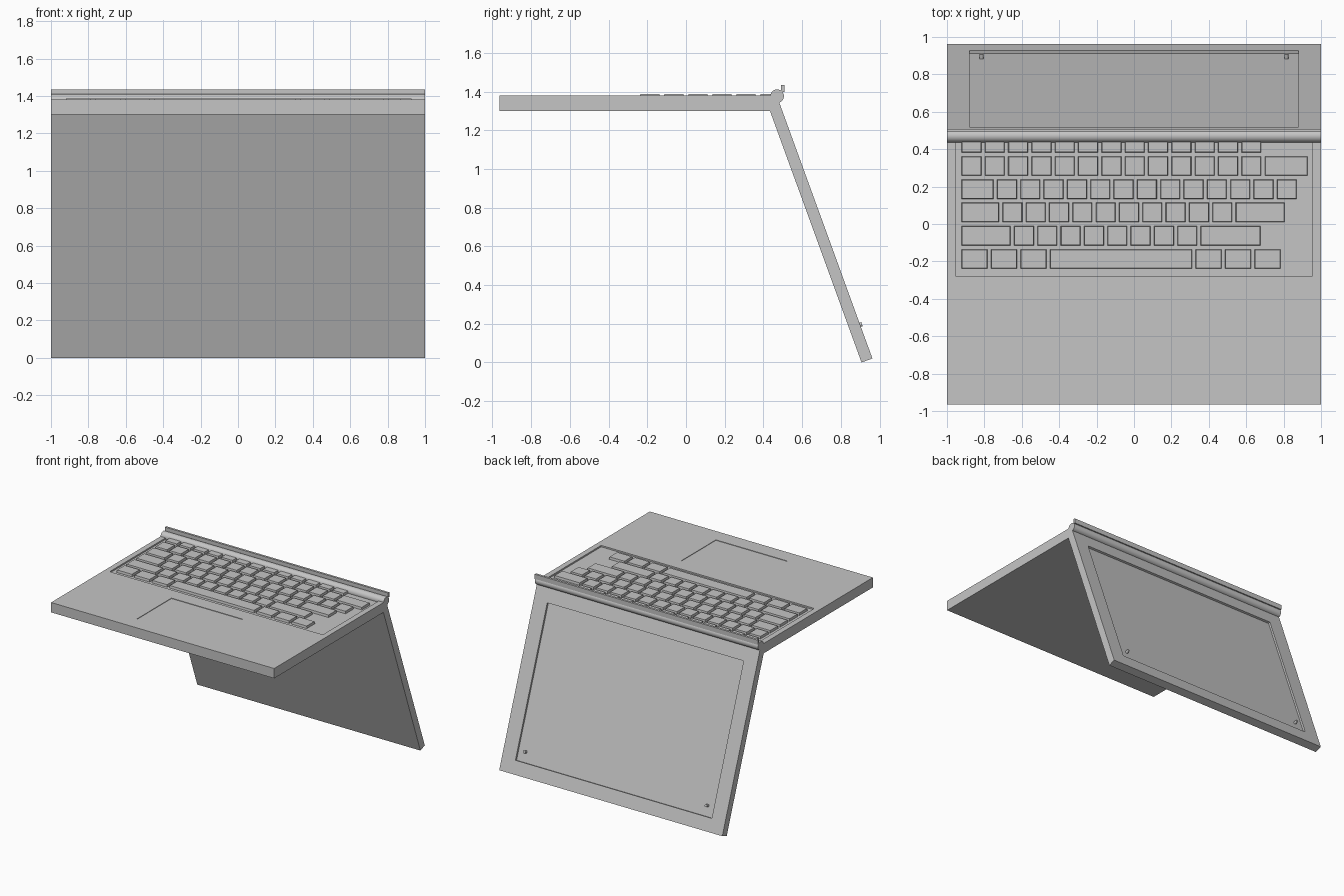
import bpy, bmesh, math
from mathutils import Matrix, Vector

if "Cube" in bpy.data.objects:
    bpy.data.objects.remove(bpy.data.objects["Cube"])

grey = bpy.data.materials.new("plain grey")
grey.diffuse_color = (0.56, 0.56, 0.56, 1)
grey.use_nodes = True
grey.node_tree.nodes["Principled BSDF"].inputs["Base Color"].default_value = grey.diffuse_color


def add_box(bm, x0, x1, y0, y1, z0, z1, taper=0.0):
    """Box between limits, with the top drawn in by taper."""
    res = bmesh.ops.create_cube(bm, size=1)
    for v in res["verts"]:
        t = taper if v.co.z > 0 else 0
        v.co = (x1 - t if v.co.x > 0 else x0 + t,
                y1 - t if v.co.y > 0 else y0 + t,
                z1 if v.co.z > 0 else z0)


def finish(name, bm):
    mesh = bpy.data.meshes.new(name)
    bm.to_mesh(mesh)
    bm.free()
    mesh.materials.append(grey)
    ob = bpy.data.objects.new(name, mesh)
    bpy.context.collection.objects.link(ob)
    return ob


def box(name, *limits):
    bm = bmesh.new()
    add_box(bm, *limits)
    return finish(name, bm)


def cut(target, *limits):
    """Carve a rectangular recess."""
    cutter = box("cutter", *limits)
    cutter.hide_render = True
    mod = target.modifiers.new("recess", 'BOOLEAN')
    mod.operation = 'DIFFERENCE'
    mod.solver = 'EXACT'
    mod.object = cutter
    bpy.context.view_layer.objects.active = target
    bpy.ops.object.modifier_apply(modifier=mod.name)
    bpy.data.objects.remove(cutter)


def rod(name, radius, length, matrix, sides):
    bm = bmesh.new()
    bmesh.ops.create_cone(bm, cap_ends=True, segments=sides, radius1=radius,
                          radius2=radius, depth=length, matrix=matrix)
    ob = finish(name, bm)
    for p in ob.data.polygons:
        p.use_smooth = len(p.vertices) == 4
    for e in ob.data.edges:
        a, b = (ob.data.vertices[i].co for i in e.vertices)
        e.use_edge_sharp = (a - b).length < length * 0.9 and length > radius
    return ob


# Base slab with keyboard well and shallow touchpad
TOP = 1.38
base = box("base", -1, 1, -0.965, 0.46, 1.30, TOP)
cut(base, -0.955, 0.955, -0.278, 0.452, TOP - 0.012, TOP + 0.1)
cut(base, -0.32, 0.32, -0.84, -0.395, TOP - 0.004, TOP + 0.1)

# Keys: each row is (front edge y, key widths from left to right)
U = 0.106
rows = [
    (0.382, [U] * 13),
    (0.258, [U] * 13 + [0.23]),
    (0.134, [0.171] + [U] * 13),
    (0.010, [0.20] + [U] * 10 + [0.262]),
    (-0.115, [0.262] + [U] * 8 + [0.32]),
    (-0.239, [0.139] * 3 + [0.76] + [0.139] * 3),
]
bm = bmesh.new()
for y, widths in rows:
    x = -0.922
    for w in widths:
        depth = 0.068 if y > 0.3 else 0.104
        add_box(bm, x, x + w, y, y + depth, TOP - 0.013, TOP + 0.007, 0.003)
        x += w + 0.0187
finish("keys", bm)

# Lid, built flat and then swung down behind the base
c, s = math.cos(math.radians(20)), math.sin(math.radians(20))
swing = Matrix(((-1, 0, 0, 0), (0, -s, c, 0.907), (0, c, s, 0), (0, 0, 0, 1)))
T = 0.06
lid = box("lid", -1, 1, 0, 1.425, 0, T)
cut(lid, -0.88, 0.88, 0.105, 1.297, T - 0.016, T + 0.1)
lid.matrix_world = swing

# Small studs in the screen corners
for side in (-1, 1):
    stud = rod("screen_stud", 0.011, 0.028,
               Matrix.Translation((side * 0.815, 0.185, T - 0.004)), 16)
    stud.matrix_world = swing

# Hinge barrel and its raised lip
turn = Matrix.Translation(Vector((0, 0.471, 1.376))) @ Matrix.Rotation(math.pi / 2, 4, 'Y')
rod("hinge_barrel", 0.035, 2.0, turn, 32)
box("hinge_lip", -1, 1, 0.491, 0.509, 1.397, 1.435)
